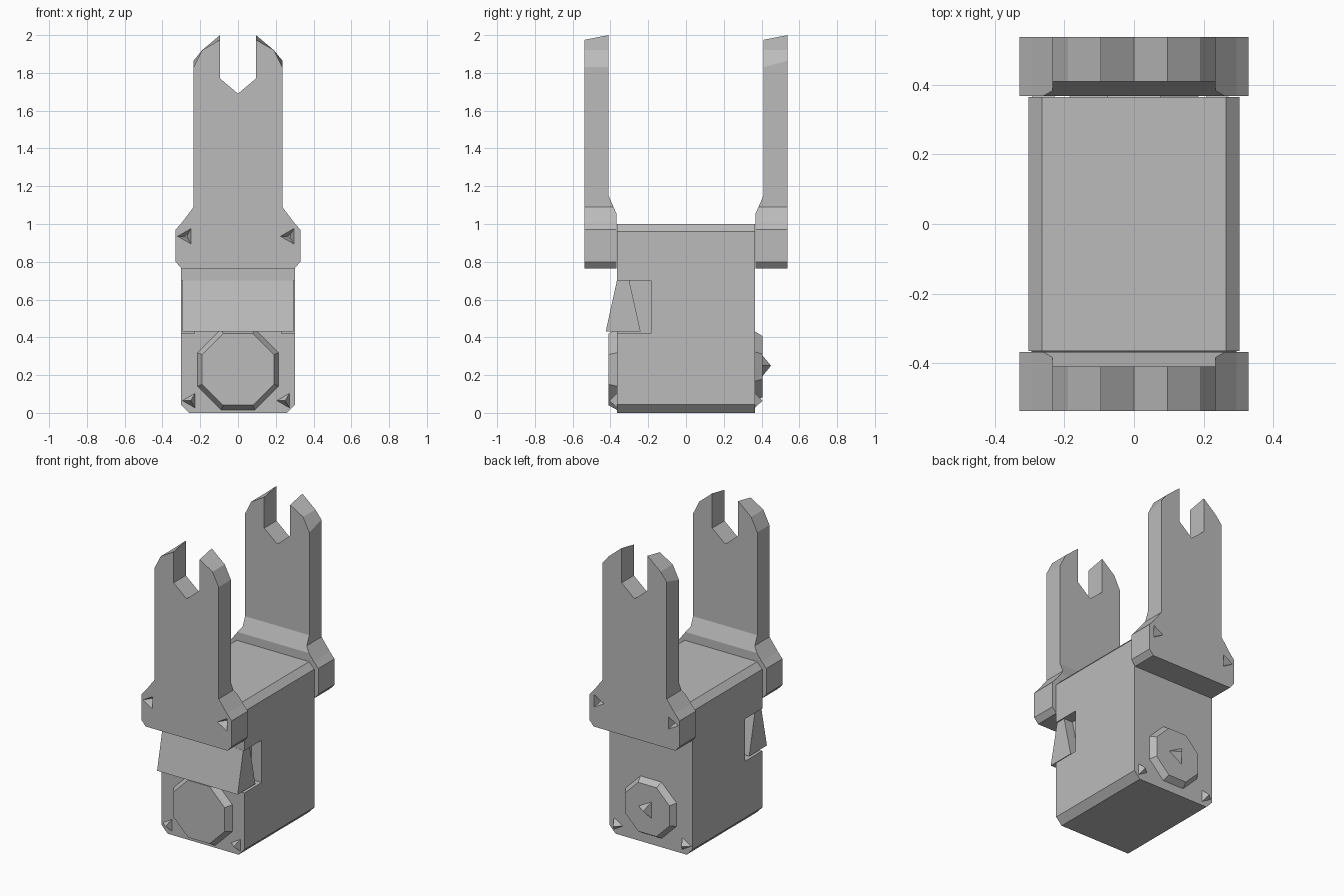
import bpy, bmesh, math
from mathutils import Matrix, Vector

default = bpy.data.objects.get("Cube")
if default:
    bpy.data.objects.remove(default, do_unlink=True)

grey = bpy.data.materials.new("plain grey")
grey.use_nodes = True
grey.diffuse_color = (0.5, 0.5, 0.5, 1)
grey.node_tree.nodes["Principled BSDF"].inputs["Base Color"].default_value = (0.5, 0.5, 0.5, 1)


def finish(name, bm):
    bmesh.ops.recalc_face_normals(bm, faces=bm.faces)
    mesh = bpy.data.meshes.new(name)
    bm.to_mesh(mesh)
    bm.free()
    obj = bpy.data.objects.new(name, mesh)
    mesh.materials.append(grey)
    bpy.context.collection.objects.link(obj)
    return obj


def prism(name, profile, axis, lo, hi):
    """Extrude a profile: (x, z) along y, or (y, z) along x."""
    bm = bmesh.new()
    place = (lambda p, d: (p[0], d, p[1])) if axis == "y" else (lambda p, d: (d, p[0], p[1]))
    face = bm.faces.new([bm.verts.new(place(p, lo)) for p in profile])
    side = bmesh.ops.extrude_face_region(bm, geom=[face])
    shift = Vector((0, hi - lo, 0)) if axis == "y" else Vector((hi - lo, 0, 0))
    bmesh.ops.translate(bm, vec=shift, verts=[v for v in side["geom"] if isinstance(v, bmesh.types.BMVert)])
    return finish(name, bm)


def cone(name, sides, r1, r2, base, depth, direction, turn=0):
    """Cone or frustum along y, pointing towards direction."""
    bm = bmesh.new()
    bmesh.ops.create_cone(bm, cap_ends=True, segments=sides, radius1=r1, radius2=r2, depth=depth,
                          matrix=Matrix.Translation((0, 0, depth / 2)))
    spin = Matrix.Rotation(-direction * math.pi / 2, 4, "X") @ Matrix.Rotation(turn, 4, "Z")
    bmesh.ops.transform(bm, matrix=Matrix.Translation(base) @ spin, verts=bm.verts)
    return finish(name, bm)


def cut(obj, cutter):
    cutter.hide_render = True
    mod = obj.modifiers.new("cut", "BOOLEAN")
    mod.operation, mod.solver, mod.object = "DIFFERENCE", "EXACT", cutter
    bpy.context.view_layer.objects.active = obj
    bpy.ops.object.modifier_apply(modifier=mod.name)
    bpy.data.objects.remove(cutter, do_unlink=True)


def mirrored(half):
    """Complete a right-hand outline that runs from bottom to top."""
    return half + [(-x, z) for x, z in reversed(half) if x > 0]


# Main block with chamfered long edges
body = prism("body_block", mirrored([(0.26, 0), (0.303, 0.045), (0.303, 0.96), (0.265, 1)]), "y", -0.365, 0.365)

# Notches wrapping the front corners
notch = [(-0.5, 0.42), (-0.185, 0.42), (-0.185, 0.7), (-0.5, 0.7)]
for s in (-1, 1):
    cut(body, prism("notch_cutter", notch, "x", s * 0.23, s * 0.5))

# Slanted latch between the notches
prism("front_latch", [(-0.24, 0.43), (-0.425, 0.43), (-0.366, 0.7), (-0.3, 0.7)], "x", -0.295, 0.295)

# Round bosses low on both ends, the rear one with a centre point
cone("front_boss", 8, 0.235, 0.205, (0, -0.36, 0.23), 0.05, -1, math.pi / 8)
cone("rear_boss", 8, 0.205, 0.175, (0, 0.36, 0.245), 0.045, 1, math.pi / 8)
cone("rear_boss_point", 3, 0.07, 0, (0, 0.40, 0.25), 0.05, 1, 0.5)

# Small corner studs
for end, label in ((-1, "front"), (1, "rear")):
    for s, hand in ((-1, "right"), (1, "left")):
        cone(f"{label}_{hand}_stud", 3, 0.05, 0, (s * 0.25, end * 0.36, 0.065), 0.045, end, math.pi / 2)

# Forked uprights with flared feet
fork = mirrored([(0.30, 0.765), (0.33, 0.80), (0.33, 0.97), (0.295, 1.01), (0.235, 1.09), (0.235, 1.83),
                 (0.19, 1.92), (0.095, 2.0), (0.095, 1.77), (0, 1.69)])
for end, label in ((-1, "front"), (1, "rear")):
    upright = prism(f"{label}_forked_upright", fork, "y", end * 0.368, end * 0.538)
    relief = [(0.41, 1.15), (0.366, 1.05), (0.3, 1.05), (0.3, 2.2), (0.41, 2.2)]
    cut(upright, prism("relief_cutter", [(end * y, z) for y, z in relief], "x", -0.5, 0.5))
    for s in (-1, 1):
        cut(upright, cone("dimple_cutter", 3, 0.055, 0.01, (s * 0.272, end * 0.55, 0.935), 0.07, -end, math.pi / 2))
    # Slope the tips slightly through their thickness
    for v in upright.data.vertices:
        outer = abs(v.co.y) > 0.5
        if v.co.z > 1.95 and outer == (end < 0):
            v.co.z -= 0.025
        elif 1.8 < v.co.z < 1.85 and outer and end > 0:
            v.co.z += 0.035
